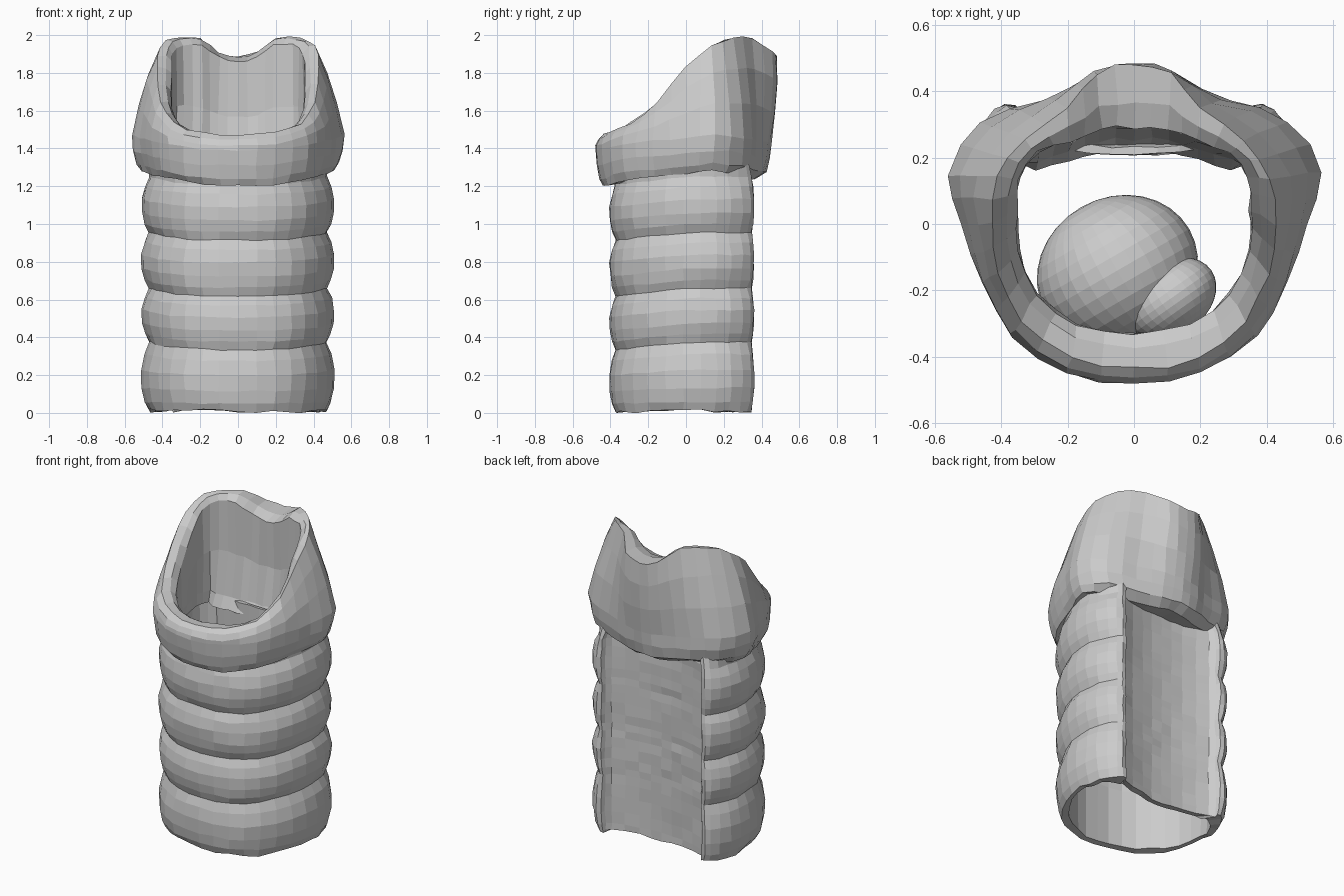
import bpy, bmesh, math, random
from mathutils import Vector, Euler

if "Cube" in bpy.data.objects:
    bpy.data.objects.remove(bpy.data.objects["Cube"])

random.seed(4)


def spline(p, q, r, s, t):
    """Catmull-Rom blend of four equally long number tuples."""
    return tuple(0.5 * (2 * b + (c - a) * t + (2 * a - 5 * b + 4 * c - d) * t * t
                        + (3 * b - a - 3 * c + d) * t ** 3)
                 for a, b, c, d in zip(p, q, r, s))


def full_loop(half, flips, steps=2):
    """Mirror half a set of stations (front to back) and refine it to a closed loop."""
    mirrored = [tuple(-v if i in flips else v for i, v in enumerate(st)) for st in half[-2:0:-1]]
    pts = half + mirrored
    n = len(pts)
    return [spline(pts[i - 1], pts[i], pts[(i + 1) % n], pts[(i + 2) % n], k / steps)
            for i in range(n) for k in range(steps)]


def skin_columns(name, columns, jitter):
    """Join closed wall sections standing side by side into one closed tube."""
    bm = bmesh.new()
    cols = [[bm.verts.new(Vector(p) + Vector([random.uniform(-jitter, jitter) for _ in range(3)]))
             for p in col] for col in columns]
    m = len(cols[0])
    for i, a in enumerate(cols):
        b = cols[(i + 1) % len(cols)]
        for j in range(m):
            k = (j + 1) % m
            bm.faces.new((a[j], b[j], b[k], a[k]))
    bmesh.ops.recalc_face_normals(bm, faces=bm.faces)
    mesh = bpy.data.meshes.new(name)
    bm.to_mesh(mesh)
    bm.free()
    obj = bpy.data.objects.new(name, mesh)
    bpy.context.collection.objects.link(obj)
    return obj


# Windpipe: outer x, y, inner x, y, rib strength (zero on the rear membrane)
pipe_half = [
    (0, -.405, 0, -.335, 1), (.20, -.38, .17, -.31, 1), (.36, -.285, .31, -.22, 1),
    (.47, -.11, .41, -.08, 1), (.512, .08, .44, .08, 1), (.49, .24, .41, .20, 1),
    (.42, .345, .35, .255, .7), (.36, .355, .315, .255, .3), (.32, .30, .27, .24, 0),
    (.15, .26, .14, .215, 0), (0, .25, 0, .21, 0)]
grooves = [0.0, 0.335, 0.62, 0.915, 1.21]
pipe_columns = []
for ox, oy, ix, iy, rib in full_loop(pipe_half, (0, 2)):
    rise = 0.04 * min(1, max(0, (oy + 0.4) / 0.4))
    foot = random.uniform(0, .02)
    col = []
    for lo, hi in zip(grooves, grooves[1:]):
        for t in (0, .15, .35, .6, .82):
            depth = 1 - math.sin(math.pi * t) ** 0.85
            s = 1 - 0.08 * depth * max(0, rib)
            z = lo + (hi - lo) * t
            col.append((ox * s, oy * s, z + rise * min(1, z / .3) + (foot if z == 0 else 0)))
    # top end, sunk into the collar
    top = 1 - .08 * max(0, rib)
    col += [(ox * top, oy * top, 1.21 + rise), (ox * .92, oy * .92, 1.33)]
    col += [(ix, iy, z) for z in (1.33, .8, .4, foot + .005)]
    pipe_columns.append(col)
skin_columns("ringed_windpipe", pipe_columns, 0.004)

# Upper collar: widest x, y, rim x, y, z, inner x, y, lower edge z
collar_half = [
    (0, -.48, 0, -.435, 1.475, 0, -.33, 1.20), (.20, -.45, .19, -.405, 1.485, .17, -.305, 1.205),
    (.37, -.34, .335, -.29, 1.535, .29, -.21, 1.235), (.46, -.18, .405, -.15, 1.65, .345, -.08, 1.25),
    (.52, 0, .43, 0, 1.83, .35, .04, 1.265), (.565, .15, .41, .14, 1.94, .345, .14, 1.28),
    (.46, .31, .33, .25, 1.985, .29, .215, 1.265), (.29, .37, .20, .35, 1.98, .19, .25, 1.25),
    (.13, .43, .11, .455, 1.915, .10, .285, 1.24), (0, .45, 0, .48, 1.89, 0, .29, 1.24)]
collar_columns = []
for wx, wy, rx, ry, rz, ix, iy, zb in full_loop(collar_half, (0, 2, 5)):
    wide = zb + 0.19
    low = .82 if wy > .25 else .91
    tuck = .76 if iy > .2 else 1      # ledge closing onto the rear membrane

    def up(t, bulge):
        return ((wx + (rx - wx) * t) * bulge, (wy + (ry - wy) * t) * bulge,
                wide + (rz - wide) * t)

    jx, jy = ix + (rx - ix) * .4, iy + (ry - iy) * .4
    collar_columns.append([
        (wx * low, wy * low, zb), (wx * .95, wy * .95, zb + .04), (wx * .985, wy * .985, zb + .11),
        up(0, 1), up(.35, 1.03), up(.7, 1.03), (rx, ry, rz),
        (jx, jy, rz - .005), (ix, iy, rz - .035),
        (ix, iy, (rz + zb) / 2), (ix * 1.01, iy * (1 + tuck) / 2, zb + .09),
        (ix * 1.02, iy * tuck, zb + .02)])
skin_columns("upper_collar", collar_columns, 0.006)


# Rounded growths on the inner front wall
def growth(name, centre, radii, turn):
    bpy.ops.mesh.primitive_uv_sphere_add(segments=32, ring_count=16, location=centre,
                                         rotation=Euler((math.radians(90), 0, math.radians(turn))))
    obj = bpy.context.object
    obj.name = name
    obj.scale = radii


growth("large_growth", (-.05, -.14, .97), (.25, .235, .22), 30)
growth("small_growth", (.11, -.225, 1.05), (.15, .14, .11), 35)
